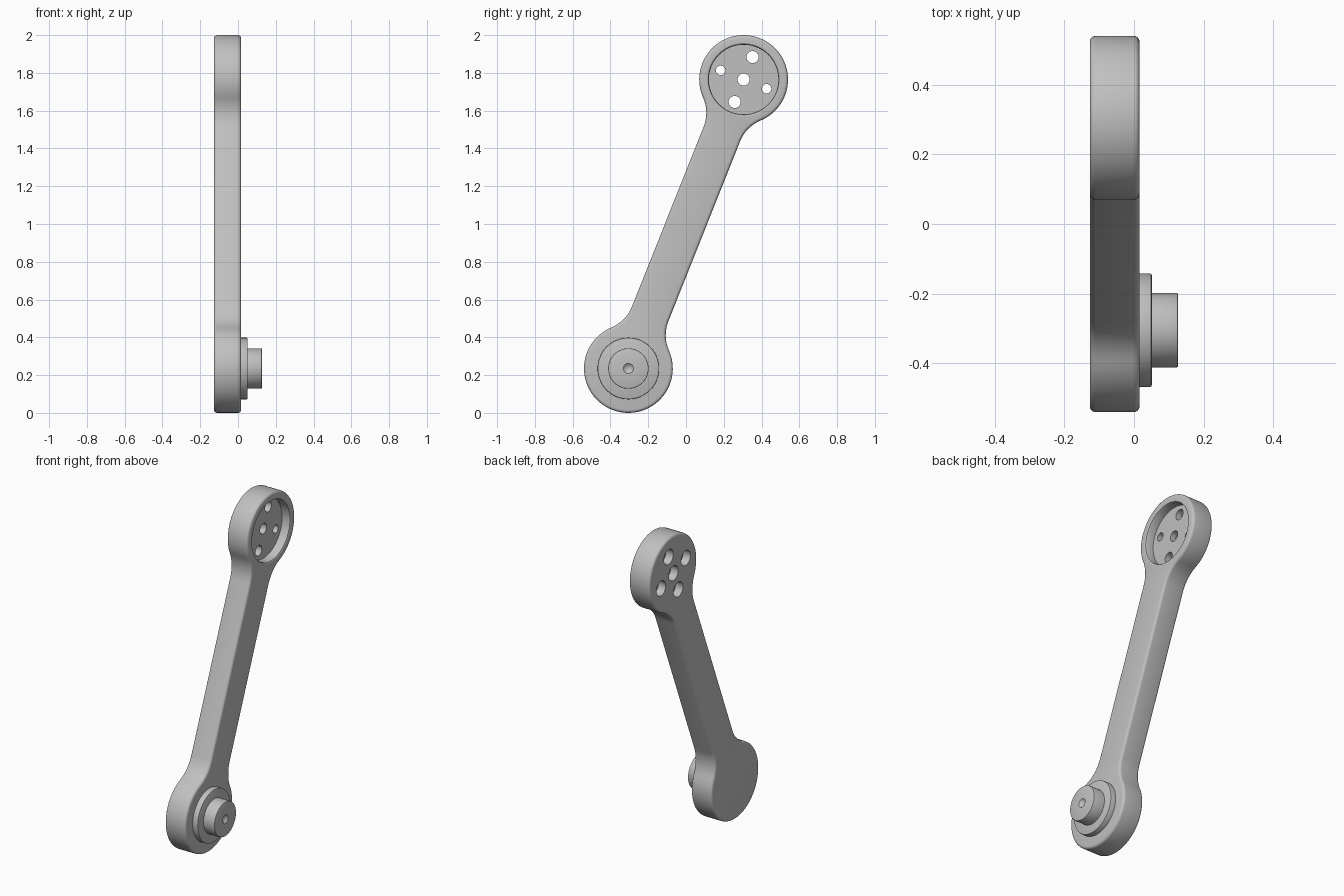
import bpy, bmesh
from math import sin, cos, pi, atan2, sqrt, hypot, radians
from mathutils import Vector

cube = bpy.data.objects.get("Cube")
if cube:
    bpy.data.objects.remove(cube, do_unlink=True)

# Main dimensions
HUB_R, ARM_HALF, FILLET = 0.235, 0.104, 0.20
LOW, HIGH = Vector((0, -0.305, 0.235)), Vector((0, 0.305, 1.765))
BACK, FACE, TIP = -0.127, 0.016, 0.127
LENGTH = (HIGH - LOW).length
ALONG = (HIGH - LOW).normalized()
ACROSS = Vector((0, ALONG.z, -ALONG.y))

grey = bpy.data.materials.new("light grey metal")
grey.use_nodes = True
grey.diffuse_color = (0.53, 0.53, 0.53, 1)
grey.node_tree.nodes["Principled BSDF"].inputs["Base Color"].default_value = (0.53, 0.53, 0.53, 1)


def make_object(name, bm):
    bmesh.ops.recalc_face_normals(bm, faces=bm.faces)
    mesh = bpy.data.meshes.new(name)
    bm.to_mesh(mesh)
    bm.free()
    mesh.materials.append(grey)
    ob = bpy.data.objects.new(name, mesh)
    bpy.context.collection.objects.link(ob)
    return ob


def activate(ob):
    bpy.ops.object.select_all(action='DESELECT')
    ob.select_set(True)
    bpy.context.view_layer.objects.active = ob


def lathe(name, centre, profile, steps=72):
    """Turn (x, radius) points around the x axis through centre."""
    bm = bmesh.new()
    verts = [bm.verts.new(centre + Vector((x, 0, r))) for x, r in profile]
    edges = [bm.edges.new(pair) for pair in zip(verts, verts[1:])]
    bmesh.ops.spin(bm, geom=verts + edges, cent=centre, axis=(1, 0, 0),
                   angle=2 * pi, steps=steps, use_merge=True)
    bmesh.ops.remove_doubles(bm, verts=bm.verts, dist=1e-5)
    return make_object(name, bm)


def arc(cu, cv, r, a0, a1, n):
    return [(cu + r * cos(a0 + (a1 - a0) * i / n), cv + r * sin(a0 + (a1 - a0) * i / n))
            for i in range(n + 1)]


# Arm outline: quarter built from hub arc and fillet, then mirrored twice
fillet_u = sqrt((HUB_R + FILLET) ** 2 - (ARM_HALF + FILLET) ** 2)
touch = atan2(ARM_HALF + FILLET, fillet_u)
quarter = arc(0, 0, HUB_R, pi, touch, 32)
quarter += arc(fillet_u, ARM_HALF + FILLET, FILLET, touch + pi, 1.5 * pi, 10)[1:]
half = quarter + [(LENGTH - u, v) for u, v in reversed(quarter)]
outline = half + [(u, -v) for u, v in reversed(half[1:-1])]

bm = bmesh.new()
base = bm.faces.new([bm.verts.new(LOW + ALONG * u + ACROSS * v + Vector((BACK, 0, 0)))
                     for u, v in outline])
result = bmesh.ops.extrude_face_region(bm, geom=[base], use_keep_orig=True)
bmesh.ops.translate(bm, vec=(FACE - BACK, 0, 0),
                    verts=[g for g in result["geom"] if isinstance(g, bmesh.types.BMVert)])
bmesh.ops.recalc_face_normals(bm, faces=bm.faces)
rims = [e for e in bm.edges if abs(e.verts[0].co.x - e.verts[1].co.x) < 1e-5]
bmesh.ops.bevel(bm, geom=rims, offset=0.016, segments=4, profile=0.5, affect='EDGES')
arm = make_object("link_arm", bm)

# Cutters: round recess with a flared lip, and stepped bolt holes
FLOOR = FACE - 0.055
cutters = [lathe("recess_cutter", HIGH, [
    (FLOOR, 0), (FLOOR, 0.184), (FACE - 0.009, 0.184), (FACE - 0.003, 0.187),
    (FACE, 0.193), (FACE + 0.05, 0.193), (FACE + 0.05, 0)])]
holes = [(0, 0, 0.032)]
for side in (-1, 1):
    holes += [(side * 0.128, 0, 0.032), (0, side * 0.131, 0.025)]
for u, v, r in holes:
    cutters.append(lathe("bolt_hole_cutter", HIGH + ALONG * u + ACROSS * v, [
        (BACK - 0.05, 0), (BACK - 0.05, 0.046), (BACK + 0.05, 0.046),
        (BACK + 0.05, r), (FLOOR + 0.03, r), (FLOOR + 0.03, 0)], 32))

activate(arm)
for cutter in cutters:
    cutter.hide_render = True
    mod = arm.modifiers.new("cut", 'BOOLEAN')
    mod.operation, mod.solver, mod.object = 'DIFFERENCE', 'EXACT', cutter
    bpy.ops.object.modifier_apply(modifier=mod.name)
for cutter in cutters:
    bpy.data.objects.remove(cutter, do_unlink=True)

# Shoulder and pin on the lower hub, the pin with a drilled centre
STEP, SOFT = 0.051, 0.005
shoulder = lathe("pin_shoulder", LOW, [
    (FACE - 0.01, 0), (FACE - 0.01, 0.163), (STEP - SOFT, 0.163),
    (STEP - SOFT * 0.3, 0.163 - SOFT * 0.3), (STEP, 0.163 - SOFT), (STEP, 0)])
pin = lathe("pivot_pin", LOW, [
    (STEP - 0.01, 0), (STEP - 0.01, 0.107), (TIP - SOFT, 0.107),
    (TIP - SOFT * 0.3, 0.107 - SOFT * 0.3), (TIP, 0.107 - SOFT),
    (TIP, 0.027), (TIP - 0.028, 0)])

for ob in (arm, shoulder, pin):
    activate(ob)
    bpy.ops.object.shade_smooth_by_angle(angle=radians(30))
